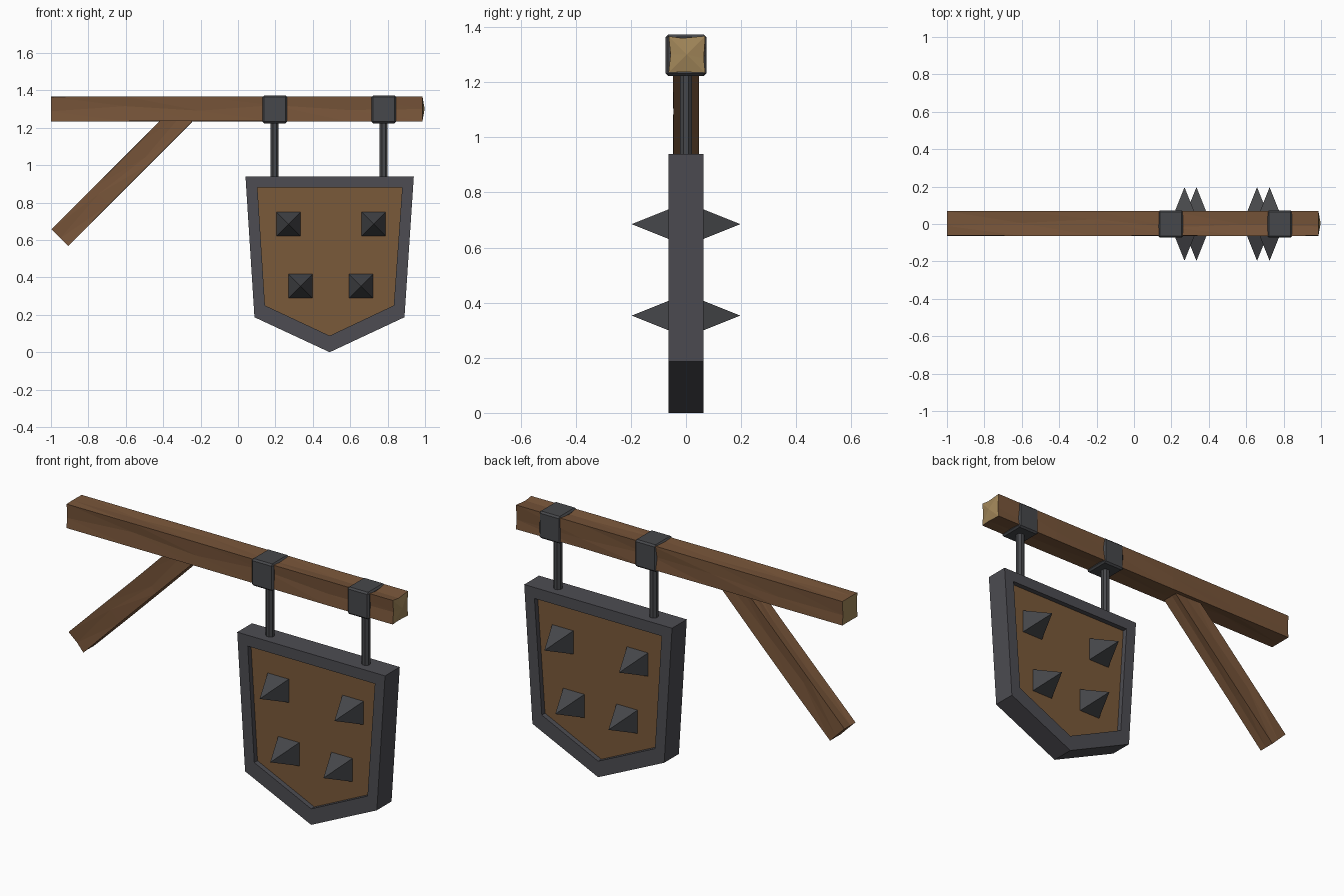
import bpy, bmesh, math, random
from mathutils import Vector, Matrix

if "Cube" in bpy.data.objects:
    bpy.data.objects.remove(bpy.data.objects["Cube"])

random.seed(4)


def material(name, rgb):
    m = bpy.data.materials.new(name)
    m.diffuse_color = (*rgb, 1)
    m.use_nodes = True
    m.node_tree.nodes["Principled BSDF"].inputs["Base Color"].default_value = m.diffuse_color
    return m


WOOD = material("brown wood", (0.190, 0.092, 0.042))
PANEL = material("panel wood", (0.195, 0.100, 0.042))
END = material("cut wood end", (0.360, 0.240, 0.100))
IRON = material("grey iron", (0.074, 0.073, 0.084))
DARK = material("dark iron", (0.062, 0.064, 0.070))


def finish(name, bm, *mats):
    bmesh.ops.recalc_face_normals(bm, faces=bm.faces)
    me = bpy.data.meshes.new(name)
    bm.to_mesh(me)
    bm.free()
    for m in mats:
        me.materials.append(m)
    ob = bpy.data.objects.new(name, me)
    bpy.context.collection.objects.link(ob)
    return ob


def timber(name, start, end, half_w, half_h, rings, bulge, end_mat):
    """Hewn square timber in the xz plane: jittered rings with shallow splits in each side."""
    start, end = Vector(start), Vector(end)
    axis = (end - start).normalized()
    side = Vector((0, 1, 0))
    up = axis.cross(side)
    bm = bmesh.new()
    loops = []
    for i in range(rings):
        c = start.lerp(end, i / (rings - 1))
        loop = []
        for u, v in ((-1, -1), (0, -1), (1, -1), (1, 0), (1, 1), (0, 1), (-1, 1), (-1, 0)):
            s = 1 - random.uniform(0, 0.04)
            if u == 0 or v == 0:
                s = 1 - random.uniform(0.0, 0.12)
            slip = random.uniform(-0.35, 0.35)
            a = u if u else slip
            b = v if v else slip
            loop.append(bm.verts.new(c + side * a * half_w * s + up * b * half_h * s))
        loops.append(loop)
    for a, b in zip(loops, loops[1:]):
        for k in range(8):
            n = (k + 1) % 8
            bm.faces.new((a[k], a[n], b[n]))
            bm.faces.new((a[k], b[n], b[k]))
    # end caps, the far one slightly bulged
    for loop, tip in ((loops[0], start), (loops[-1], end + axis * bulge)):
        mid = bm.verts.new(tip)
        for k in range(8):
            bm.faces.new((loop[k], loop[(k + 1) % 8], mid)).material_index = 1
    return finish(name, bm, WOOD, end_mat)


timber("beam", (-1, 0.003, 1.301), (0.986, 0.003, 1.301), 0.067, 0.067, 6, 0.012, END)
timber("brace", (-0.953, 0, 0.612), (-0.29, 0, 1.275), 0.048, 0.064, 4, 0, WOOD)

# Shield outlines (x, z)
OUTER = [(0.04, 0.94), (0.94, 0.94), (0.89, 0.187), (0.49, 0.0), (0.088, 0.187)]
INNER = [(0.104, 0.88), (0.878, 0.88), (0.833, 0.25), (0.49, 0.088), (0.144, 0.25)]


def outline(bm, pts, y):
    return [bm.verts.new((x, y, z)) for x, z in pts]


# Iron rim around the sign
bm = bmesh.new()
hoops = [outline(bm, OUTER, -0.064), outline(bm, OUTER, 0.064),
         outline(bm, INNER, 0.064), outline(bm, INNER, -0.064)]
for i in range(4):
    a, b = hoops[i], hoops[(i + 1) % 4]
    for k in range(5):
        n = (k + 1) % 5
        bm.faces.new((a[k], a[n], b[n], b[k]))
finish("sign_rim", bm, IRON)

# Recessed wooden panel
bm = bmesh.new()
f, b = outline(bm, INNER, -0.036), outline(bm, INNER, 0.036)
bm.faces.new(f)
bm.faces.new(b)
for k in range(5):
    n = (k + 1) % 5
    bm.faces.new((f[k], f[n], b[n], b[k]))
finish("sign_panel", bm, PANEL)

# Pyramid spikes on both faces
for i, (x, z) in enumerate([(0.27, 0.685), (0.725, 0.685), (0.334, 0.353), (0.658, 0.353)]):
    bm = bmesh.new()
    turn = Matrix.Rotation(math.pi / 2, 4, 'X') @ Matrix.Rotation(math.pi / 4, 4, 'Z')
    bmesh.ops.create_cone(bm, cap_ends=True, segments=4, radius1=0.066 * math.sqrt(2), radius2=0,
                          depth=0.165, matrix=Matrix.Translation((x, -0.1145, z)) @ turn)
    bmesh.ops.remove_doubles(bm, verts=bm.verts, dist=1e-5)
    spike = finish(f"spike_pair_{i + 1}", bm, DARK)
    spike.modifiers.new("both faces", 'MIRROR').use_axis = (False, True, False)

# Clamps round the beam and the rods hanging from them
for i, x in enumerate((0.197, 0.780)):
    bm = bmesh.new()
    bmesh.ops.create_cube(bm, size=1, matrix=Matrix.Translation((x, 0, 1.298))
                          @ Matrix.Diagonal((0.132, 0.147, 0.149, 1)))
    bmesh.ops.bevel(bm, geom=bm.edges[:], offset=0.009, segments=1, affect='EDGES')
    finish(f"clamp_{i + 1}", bm, DARK)
    bm = bmesh.new()
    bmesh.ops.create_cone(bm, cap_ends=True, segments=8, radius1=0.023, radius2=0.023, depth=0.32,
                          matrix=Matrix.Translation((x - 0.001, 0, 1.08))
                          @ Matrix.Rotation(math.pi / 8, 4, 'Z'))
    finish(f"rod_{i + 1}", bm, DARK)
